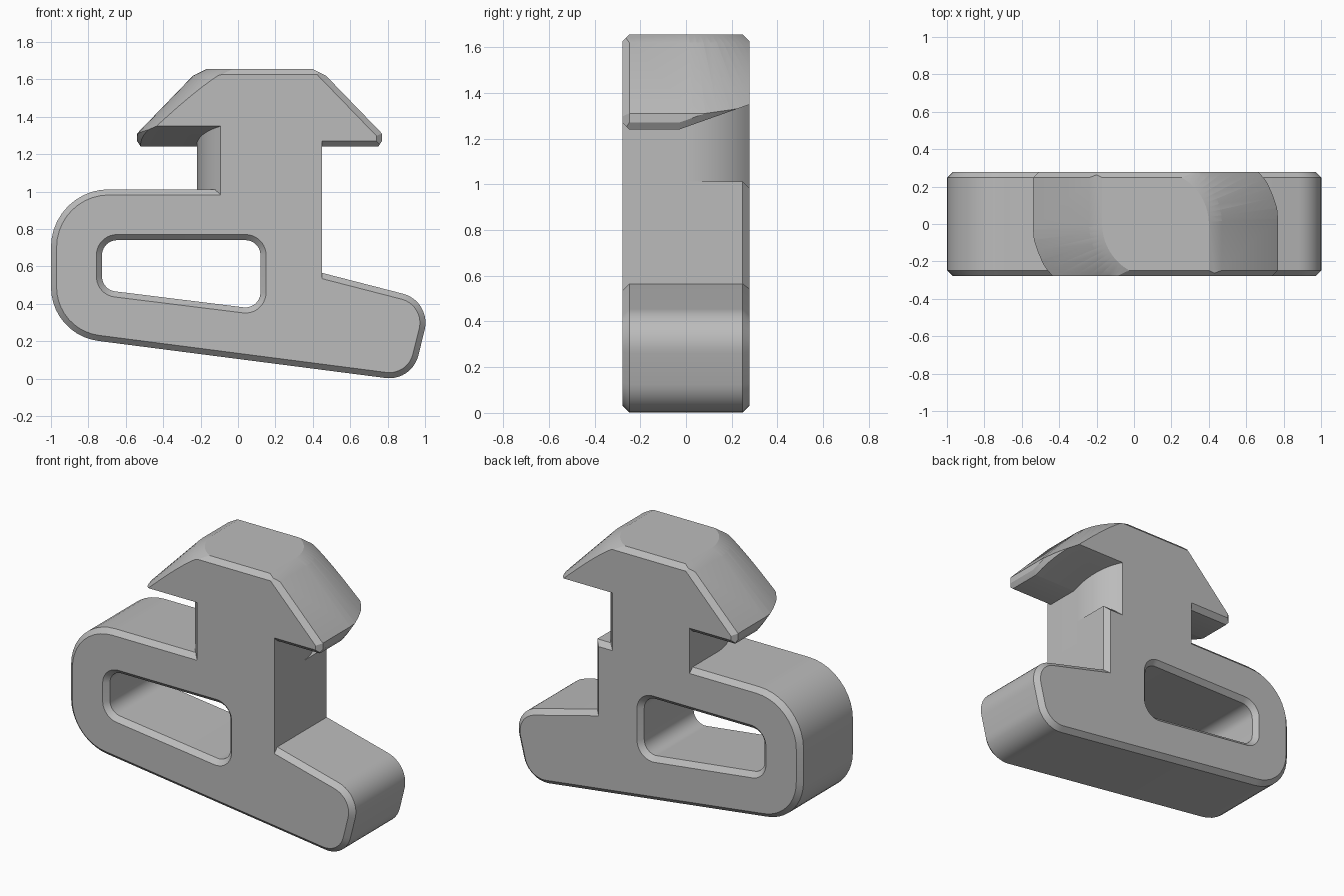
import bpy, bmesh, math
from mathutils import Vector

if "Cube" in bpy.data.objects:
    bpy.data.objects.remove(bpy.data.objects["Cube"])

GREY = (0.5, 0.5, 0.5, 1)
HALF, CHAMFER = 0.278, 0.03     # half thickness and edge chamfer
CX = 0.115                      # axis of the neck and head

mat = bpy.data.materials.new("plain grey")
mat.use_nodes = True
mat.diffuse_color = GREY
mat.node_tree.nodes["Principled BSDF"].inputs["Base Color"].default_value = GREY


def finish(bm, name, x=0):
    bmesh.ops.recalc_face_normals(bm, faces=bm.faces)
    mesh = bpy.data.meshes.new(name)
    bm.to_mesh(mesh)
    bm.free()
    mesh.materials.append(mat)
    obj = bpy.data.objects.new(name, mesh)
    obj.location.x = x
    bpy.context.collection.objects.link(obj)
    bpy.ops.object.select_all(action="DESELECT")
    obj.select_set(True)
    bpy.context.view_layer.objects.active = obj
    bpy.ops.object.shade_smooth_by_angle(angle=math.radians(20))
    return obj


def rounded(corners, steps=10):
    """Polygon of (x, z, radius) corners with arcs at the corners."""
    out = []
    n = len(corners)
    for i, (x, z, r) in enumerate(corners):
        p = Vector((x, z))
        if r == 0:
            out.append(p)
            continue
        a = (Vector(corners[i - 1][:2]) - p).normalized()
        b = (Vector(corners[(i + 1) % n][:2]) - p).normalized()
        half = a.angle(b) / 2
        centre = p + (a + b).normalized() * r / math.sin(half)
        start = p + a * r / math.tan(half) - centre
        end = p + b * r / math.tan(half) - centre
        sweep = start.angle_signed(end)
        for k in range(steps + 1):
            t = -sweep * k / steps
            c, s = math.cos(t), math.sin(t)
            out.append(centre + Vector((start.x * c - start.y * s,
                                        start.x * s + start.y * c)))
    return out


def inset(points, d):
    """Move every edge of a loop to its left by d, with mitred corners."""
    out = []
    for i, p in enumerate(points):
        a = (p - points[i - 1]).normalized()
        b = (points[(i + 1) % len(points)] - p).normalized()
        na, nb = Vector((-a.y, a.x)), Vector((-b.y, b.x))
        out.append(p + (na + nb) * d / (1 + na.dot(nb)))
    return out


def bridge(bm, rings):
    for lo, hi in zip(rings, rings[1:]):
        for i in range(len(lo)):
            bm.faces.new((lo[i - 1], lo[i], hi[i], hi[i - 1]))


# Base plate with its slot: chamfered slab (outer loop runs anticlockwise)
outline = rounded([(-1, 1.012, 0.31), (-1, 0.234, 0.29), (0.93, -0.015, 0.16),
                   (1.036, 0.414, 0.16), (0.45, 0.565, 0), (0.45, 1.012, 0)])
slot = rounded([(-0.727, 0.74, 0.08), (0.12, 0.74, 0.08),
                (0.12, 0.37, 0.08), (-0.727, 0.475, 0.08)])
bm = bmesh.new()
caps = [[], []]
for loop in (outline, slot):
    small = inset(loop, CHAMFER)
    rings = []
    for pts, y in ((small, -HALF), (loop, CHAMFER - HALF),
                   (loop, HALF - CHAMFER), (small, HALF)):
        rings.append([bm.verts.new((p.x, y, p.y)) for p in pts])
    bridge(bm, rings)
    for cap, ring in zip(caps, (rings[0], rings[-1])):
        cap += [bm.edges.get((ring[i - 1], ring[i])) for i in range(len(ring))]
for cap in caps:
    bmesh.ops.triangle_fill(bm, edges=cap, use_beauty=True)
finish(bm, "base_plate")


def prism(name, plan, bottom, top, x=0):
    bm = bmesh.new()
    rings = [[bm.verts.new((px, py, z)) for px, py in plan] for z in (bottom, top)]
    bridge(bm, rings)
    for ring in rings:
        bm.faces.new(ring)
    finish(bm, name, x)


# Neck: two opposite corners are rounded so that it can turn
side = [(0.335, -HALF)]
for k in range(13):
    y = HALF * k / 12
    side.append((0.335 * math.sqrt(1 - (y / 0.354) ** 2), y))
prism("neck", side + [(-x, -y) for x, y in side], 0.86, 1.5, CX)

# Square front edge where the neck runs down to the foot
prism("neck_front_edge", [(0.25, -HALF), (0.45, -HALF), (0.45, 0), (0.25, 0)],
      0.45, 0.95)

# Head: each half is a block trimmed by planes, some swept round the axis
R, TOP, LOW = 0.655, 1.655, 1.24
SLOPE = 0.355
bm = bmesh.new()
bmesh.ops.create_cube(bm, size=1)
for v in bm.verts:
    v.co = ((v.co.x + 0.5) * R, v.co.y * 2 * HALF, LOW + (v.co.z + 0.5) * (TOP - LOW))


def trim(normal, point):
    """Keep what lies behind the plane and close the cut."""
    res = bmesh.ops.bisect_plane(bm, geom=bm.verts[:] + bm.edges[:] + bm.faces[:],
                                 plane_co=point, plane_no=normal, clear_outer=True)
    edges = [e for e in res["geom_cut"]
             if isinstance(e, bmesh.types.BMEdge) and e.is_boundary]
    if edges:
        bmesh.ops.holes_fill(bm, edges=edges)


# rising underside, turned walls, ramps and lower lip
trim((0, SLOPE, -1), (0, -0.03, LOW))
for deg in range(0, 61, 5):
    c, s = math.cos(math.radians(deg)), math.sin(math.radians(deg))
    trim((c, s, 0), (R * c, R * s, LOW))
    trim((c, s, 0.968), (R * c, R * s, 1.31))
    trim((c, s, 2), (0.355 * c, 0.355 * s, 1.62))
trim((1, 0, -0.667), (R, 0, LOW + CHAMFER))
for deg in range(0, 31, 5):
    c, s = math.cos(math.radians(deg)), math.sin(math.radians(deg))
    trim((c, s + 0.667 * SLOPE, -0.667), (R * c, R * s, LOW + CHAMFER + SLOPE * (R * s + 0.03)))
# chamfers along the flat front and back faces
edge = HALF - CHAMFER
trim((0, 1, 1), (0, edge, TOP))
trim((0, -1, 1), (0, -edge, TOP))
trim((0, -1, -1), (0, -edge, LOW))
trim((1, -1, 0), (R, -edge, LOW))
trim((0.718, -1, 0.695), (R, -edge, 1.31))

# second half is the first one turned half a turn
copy = bmesh.ops.duplicate(bm, geom=bm.verts[:] + bm.edges[:] + bm.faces[:])
for v in copy["geom"]:
    if isinstance(v, bmesh.types.BMVert):
        v.co.x, v.co.y = -v.co.x, -v.co.y
finish(bm, "head", CX)
